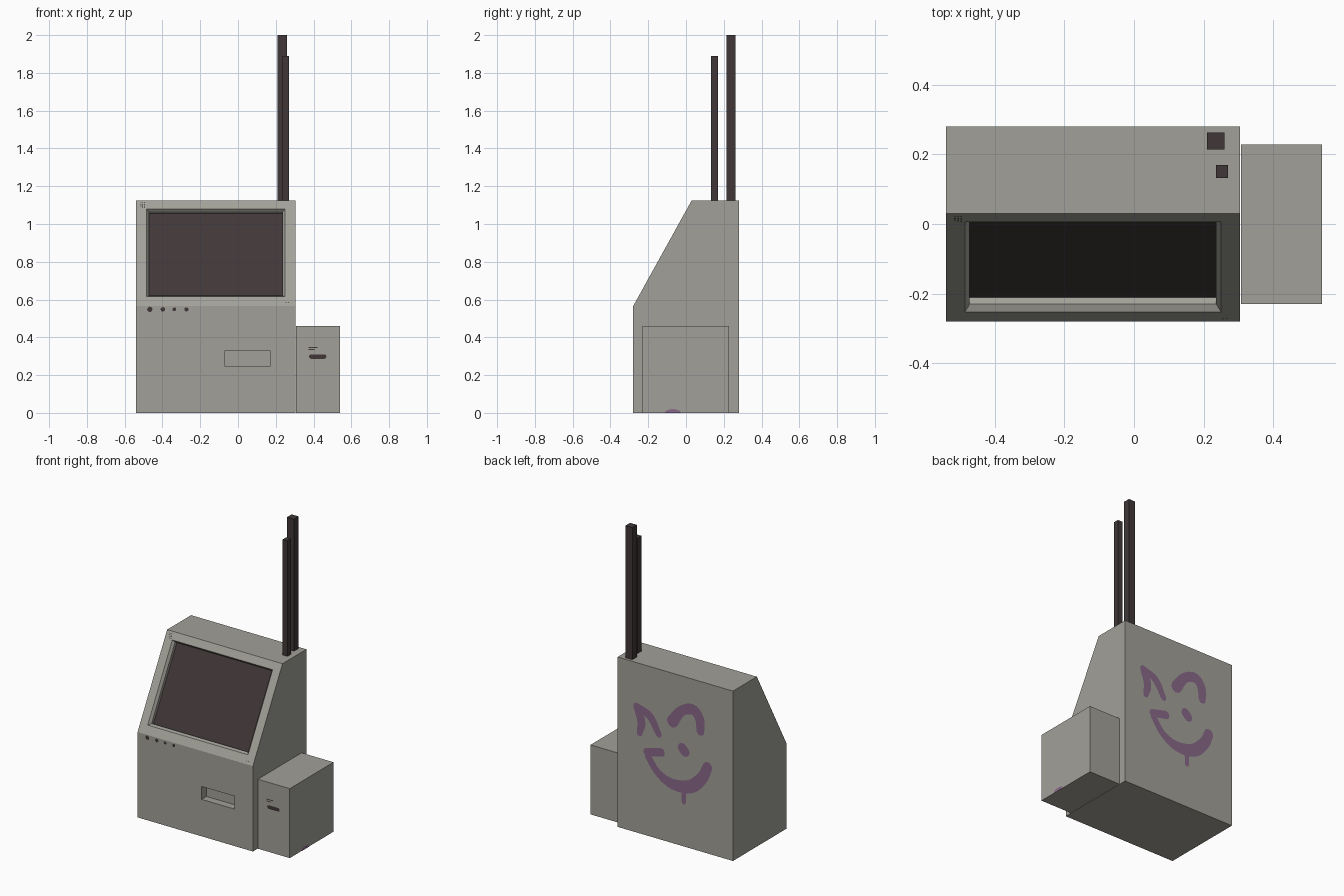
import bpy, bmesh, math
from mathutils import Vector

if "Cube" in bpy.data.objects:
    bpy.data.objects.remove(bpy.data.objects["Cube"])


def material(name, rgb):
    m = bpy.data.materials.new(name)
    m.diffuse_color = (*rgb, 1)
    m.use_nodes = True
    m.node_tree.nodes["Principled BSDF"].inputs["Base Color"].default_value = m.diffuse_color
    return m


GREY = material("warm_grey_casing", (0.36, 0.352, 0.315))
DARK = material("dark_brown", (0.052, 0.039, 0.039))
PURPLE = material("purple_paint", (0.25, 0.14, 0.25))


def add_object(name, verts, faces, mat):
    me = bpy.data.meshes.new(name)
    me.from_pydata([tuple(v) for v in verts], [], faces)
    bm = bmesh.new()
    bm.from_mesh(me)
    if any(len(e.link_faces) == 2 for e in bm.edges):
        bmesh.ops.recalc_face_normals(bm, faces=bm.faces)
    bm.to_mesh(me)
    bm.free()
    me.materials.append(mat)
    ob = bpy.data.objects.new(name, me)
    bpy.context.collection.objects.link(ob)
    return ob


def loft(name, rings, mat):
    """Closed solid through a list of equal-length rings."""
    n = len(rings[0])
    faces = [tuple(range(n)), tuple(range((len(rings) - 1) * n, len(rings) * n))]
    for r in range(len(rings) - 1):
        for i in range(n):
            j = (i + 1) % n
            faces.append((r * n + i, r * n + j, (r + 1) * n + j, (r + 1) * n + i))
    return add_object(name, [v for ring in rings for v in ring], faces, mat)


def box(name, x0, x1, y0, y1, z0, z1, mat):
    ring = lambda z: [(x0, y0, z), (x1, y0, z), (x1, y1, z), (x0, y1, z)]
    return loft(name, [ring(z0), ring(z1)], mat)


def flat(name, polys, place, mat):
    """Painted shapes: 2D outlines placed just off a surface."""
    verts, faces = [], []
    for p in polys:
        area = sum(a[0] * b[1] - a[1] * b[0] for a, b in zip(p, p[1:] + p[:1]))
        p = p if area > 0 else p[::-1]
        faces.append(tuple(range(len(verts), len(verts) + len(p))))
        verts += [place(*q) for q in p]
    return add_object(name, verts, faces, mat)


def disc(x, y, r, n=12):
    return [(x + r * math.cos(i * math.tau / n), y + r * math.sin(i * math.tau / n)) for i in range(n)]


def rect(x0, x1, y0, y1):
    return [(x0, y0), (x1, y0), (x1, y1), (x0, y1)]


def stroke(pts, steps=6):
    """Brush stroke outline from (x, z, half width) points, round ended."""
    P = [Vector(p) for p in pts]
    P = [2 * P[0] - P[1]] + P + [2 * P[-1] - P[-2]]
    path = []
    for a, b, c, d in zip(P, P[1:], P[2:], P[3:]):
        for i in range(steps):
            t = i / steps
            path.append(0.5 * (2 * b + (c - a) * t + (2 * a - 5 * b + 4 * c - d) * t * t
                               + (3 * b - a - 3 * c + d) * t ** 3))
    path.append(P[-2])
    left, right = [], []
    for i, p in enumerate(path):
        d = path[min(i + 1, len(path) - 1)] - path[max(i - 1, 0)]
        ang = math.atan2(d.y, d.x)
        at = lambda q, a: (q.x + q.z * math.cos(a), q.y + q.z * math.sin(a))
        left.append(at(p, ang + math.pi / 2))
        right.append(at(p, ang - math.pi / 2))
        if i == 0:
            start = [at(p, ang - math.pi / 2 - k * math.pi / 6) for k in range(1, 6)]
        end = [at(p, ang + math.pi / 2 - k * math.pi / 6) for k in range(1, 6)]
    return left + end + right[::-1] + start


# Surfaces: slope coordinates are x, distance up the slope, depth into it
Y0, Z0 = -0.28, 0.565
UP = Vector((0, 0.31, 0.56)).normalized()
INTO = Vector((0, UP.z, -UP.y))


def slope(x, s, d=-0.002):
    return Vector((x, Y0, Z0)) + UP * s + INTO * d


front = lambda x, z: (x, Y0 - 0.002, z)
box_front = lambda x, z: (x, -0.232, z)
back = lambda x, z: (-x, 0.282, z)          # x runs mirrored on the back
box_side = lambda y, z: (0.542, y, z)

# Cabinet with sloped console
profile = [(-0.28, 0), (0.28, 0), (0.28, 1.125), (0.03, 1.125), (Y0, Z0)]
cabinet = loft("cabinet", [[(x, y, z) for y, z in profile] for x in (-0.54, 0.305)], GREY)


# Recess cutters: chamfered screen well and delivery slot
def well(x0, x1, s0, s1, d):
    return [slope(x0, s0, d), slope(x1, s0, d), slope(x1, s1, d), slope(x0, s1, d)]


outer, inner = (-0.485, 0.25, 0.057, 0.589), (-0.472, 0.236, 0.073, 0.582)
cutters = [
    loft("screen_cutter", [well(*outer, -0.03), well(*outer, 0), well(*inner, 0.017),
                           well(*inner, 0.041)], GREY),
    box("slot_cutter", -0.07, 0.17, -0.35, -0.23, 0.245, 0.33, GREY)]
for c in cutters:
    mod = cabinet.modifiers.new(c.name, 'BOOLEAN')
    mod.operation, mod.solver, mod.object = 'DIFFERENCE', 'EXACT', c
    c.hide_render = True
    c.hide_set(True)

# Screen panel
flat("screen", [rect(*inner)], lambda x, s: slope(x, s, 0.038), DARK)

# Side unit and its slot markings
box("side_unit", 0.307, 0.54, -0.23, 0.228, 0, 0.46, GREY)
flat("side_unit_slot", [stroke([(0.388, 0.298, 0.012), (0.456, 0.298, 0.012)], 1)], box_front, DARK)
flat("side_unit_marks", [rect(0.372, 0.42, 0.344, 0.35), rect(0.372, 0.405, 0.332, 0.337)], box_front, DARK)

# Antennas
box("tall_antenna", 0.21, 0.26, 0.214, 0.262, 1.12, 2.0, DARK)
box("short_antenna", 0.235, 0.27, 0.132, 0.17, 1.12, 1.89, DARK)

# Control dots, speaker holes and small indicator dots
flat("controls", [disc(x, 0.548, r) for x, r in
                  ((-0.467, 0.014), (-0.398, 0.012), (-0.337, 0.010), (-0.273, 0.011))], front, DARK)
flat("speaker_holes", [disc(-0.514 + 0.009 * i, 0.595 + 0.010 * j, 0.003, 8)
                       for i in range(3) for j in range(4) if i + j > 0], slope, DARK)
flat("indicators", [disc(x, 0.02, 0.003, 8) for x in (0.255, 0.267)], slope, DARK)

# Sprayed smile on the back (mirrored x, z, half width)
strokes = [
    [(-.162, .835, .026), (-.130, .745, .030), (-.143, .665, .020)],
    [(-.162, .838, .022), (-.065, .795, .028), (-.003, .695, .022)],
    [(.099, .807, .040), (.165, .895, .032), (.250, .925, .036), (.297, .875, .034), (.303, .795, .028)],
    [(-.088, .555, .026), (.015, .580, .028)],
    [(-.080, .530, .024), (-.011, .442, .026), (.099, .392, .036), (.232, .412, .042),
     (.319, .495, .038), (.355, .572, .034)],
    [(.180, .385, .018), (.182, .295, .015)],
    [(.172, .650, .034), (.190, .632, .034)]]
for i, s in enumerate(strokes):
    lift = 0.0002 * i
    flat(f"smile_stroke_{i + 1}", [stroke(s)],
         lambda x, z: Vector(back(x, z)) + Vector((0, lift, 0)), PURPLE)

# Paint splash at the foot of the side unit
splash = [(-0.07 + 0.042 * math.cos(i * math.pi / 10), 0.02 * math.sin(i * math.pi / 10)) for i in range(11)]
flat("paint_splash", [splash], box_side, PURPLE)
